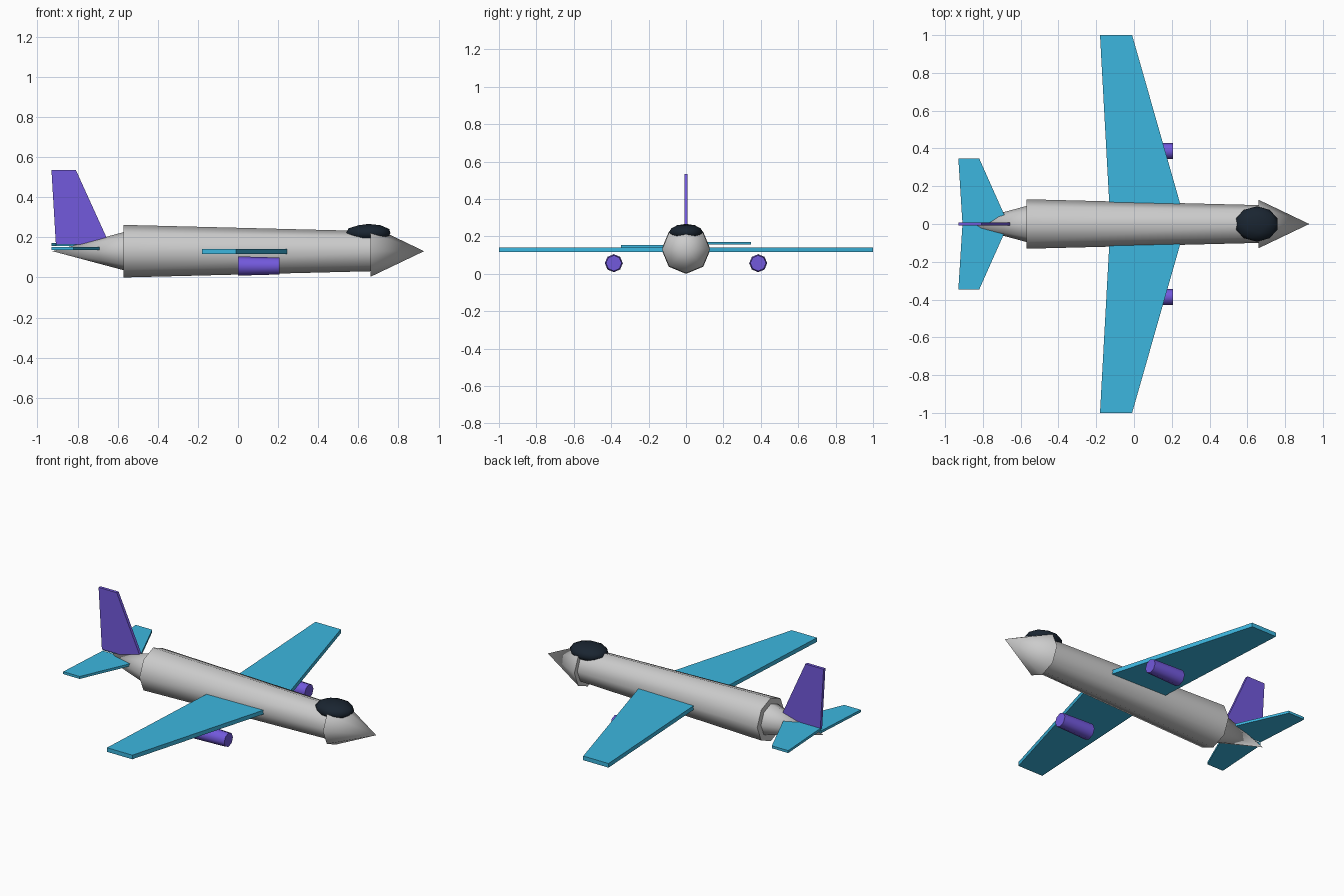
import bpy, bmesh
from math import radians
from mathutils import Matrix, Vector

if "Cube" in bpy.data.objects:
    bpy.data.objects.remove(bpy.data.objects["Cube"])

AXIS_Z = 0.131  # height of the fuselage centre line


def material(name, rgb):
    m = bpy.data.materials.new(name)
    m.diffuse_color = (*rgb, 1)
    m.use_nodes = True
    m.node_tree.nodes["Principled BSDF"].inputs["Base Color"].default_value = m.diffuse_color
    return m


BLUE = material("wing_blue", (0.045, 0.47, 0.74))
PURPLE = material("violet", (0.17, 0.10, 0.72))
DARK = material("dark_glass", (0.01, 0.018, 0.03))


def finish(name, bm, mat=None, smooth=False):
    bmesh.ops.recalc_face_normals(bm, faces=bm.faces[:])
    mesh = bpy.data.meshes.new(name)
    bm.to_mesh(mesh)
    bm.free()
    obj = bpy.data.objects.new(name, mesh)
    bpy.context.collection.objects.link(obj)
    if mat:
        mesh.materials.append(mat)
    if smooth:
        bpy.ops.object.select_all(action='DESELECT')
        obj.select_set(True)
        bpy.context.view_layer.objects.active = obj
        bpy.ops.object.shade_smooth_by_angle(angle=radians(50))
    return obj


def tube(name, x0, x1, r0, r1, y=0, z=AXIS_Z, mat=None):
    """Eight-sided tapered cylinder or cone lying along x."""
    bm = bmesh.new()
    place = Matrix.Translation(((x0 + x1) / 2, y, z)) @ Matrix.Rotation(radians(90), 4, 'Y')
    bmesh.ops.create_cone(bm, cap_ends=True, segments=8, radius1=r0, radius2=r1,
                          depth=x1 - x0, matrix=place)
    return finish(name, bm, mat, smooth=True)


def slab(name, outline, offset, mat):
    """Flat plate: outline points extruded by the offset vector."""
    bm = bmesh.new()
    face = bm.faces.new([bm.verts.new(p) for p in outline])
    top = bmesh.ops.extrude_face_region(bm, geom=[face], use_keep_orig=True)["geom"]
    bmesh.ops.translate(bm, vec=Vector(offset),
                        verts=[v for v in top if isinstance(v, bmesh.types.BMVert)])
    return finish(name, bm, mat)


# Fuselage
tube("fuselage", -0.57, 0.66, 0.131, 0.10)
tube("nose_cone", 0.66, 0.928, 0.128, 0)
tail = tube("tail_cone", -0.925, -0.57, 0, 0.095)

# Canopy
bm = bmesh.new()
bmesh.ops.create_icosphere(bm, subdivisions=2, radius=1,
                           matrix=Matrix.Translation((0.65, 0, 0.221))
                           @ Matrix.Diagonal((0.116, 0.093, 0.046, 1)))
finish("canopy", bm, DARK, smooth=True)

# Wings, tailplanes and engines on both sides
for side, s, tail_z in (("right", -1, 0.138), ("left", 1, 0.156)):
    wing = [(-0.125, 0), (0.275, 0), (-0.01, 1), (-0.18, 1)]
    slab(side + "_wing", [(x, s * y, 0.116) for x, y in wing], (0, 0, 0.025), BLUE)
    plane = [(-0.908, 0), (-0.665, 0), (-0.82, 0.348), (-0.93, 0.348)]
    slab(side + "_tailplane", [(x, s * y, tail_z) for x, y in plane], (0, 0, 0.015), BLUE)
    tube(side + "_engine", 0, 0.207, 0.048, 0.042, s * 0.386, 0.057, PURPLE)

# Vertical fin
fin = [(-0.908, 0.165), (-0.64, 0.165), (-0.808, 0.535), (-0.93, 0.535)]
slab("tail_fin", [(x, -0.009, z) for x, z in fin], (0, 0.018, 0), PURPLE)
